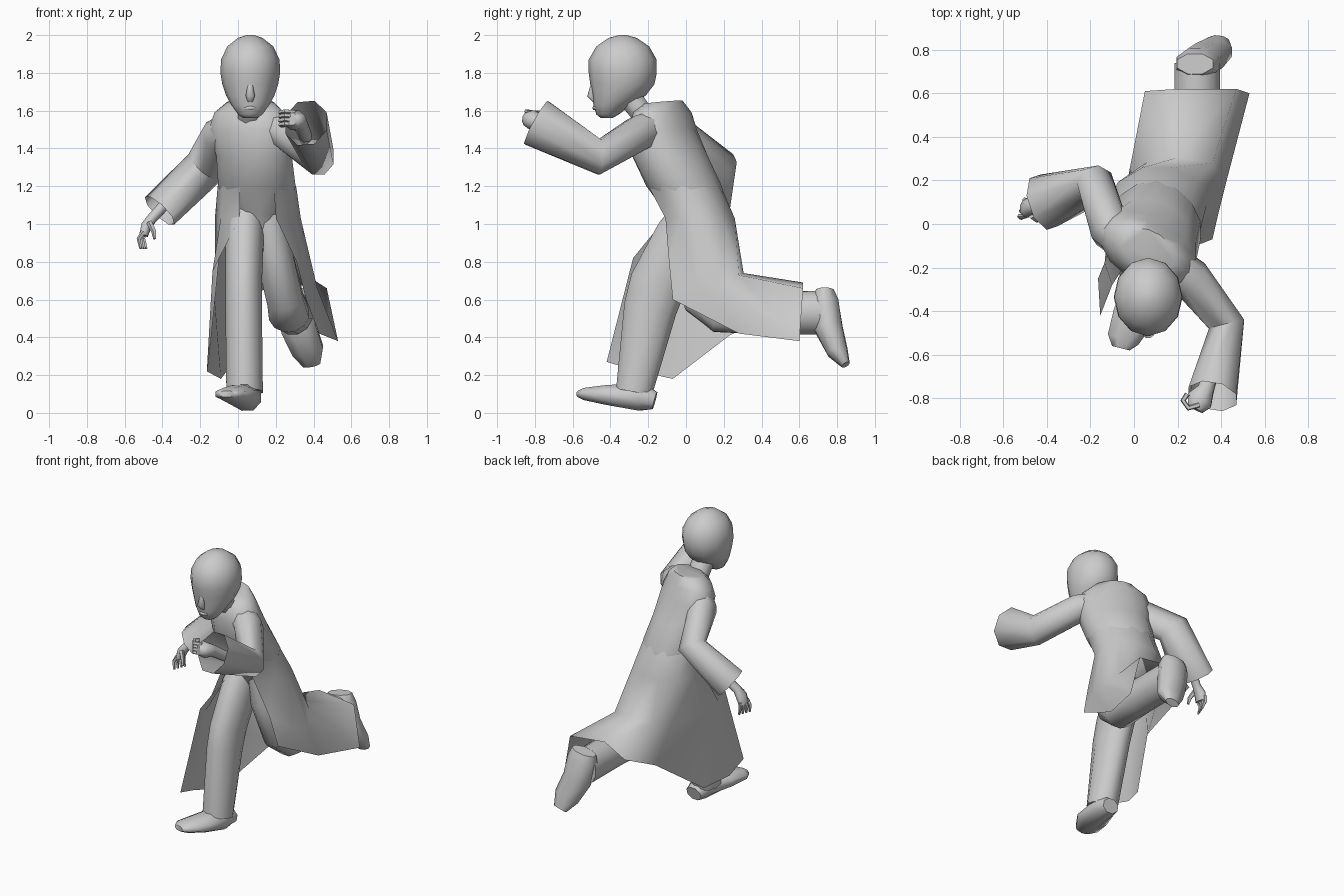
import bpy, bmesh, math
from mathutils import Vector as V


def make(name, rings, closed=True, cap0=True, cap1=True, angle=62):
    """Bridge successive rows of points into one smooth-shaded skin."""
    bm = bmesh.new()
    rows = [[bm.verts.new(p) for p in r] for r in rings]
    n = len(rows[0])
    for a, b in zip(rows, rows[1:]):
        for i in range(n if closed else n - 1):
            j = (i + 1) % n
            bm.faces.new((a[i], a[j], b[j], b[i]))
    if cap0:
        bm.faces.new(rows[0][::-1])
    if cap1:
        bm.faces.new(rows[-1])
    bmesh.ops.recalc_face_normals(bm, faces=bm.faces)
    me = bpy.data.meshes.new(name)
    bm.to_mesh(me)
    bm.free()
    me.polygons.foreach_set("use_smooth", [True] * len(me.polygons))
    me.set_sharp_from_angle(angle=math.radians(angle))
    ob = bpy.data.objects.new(name, me)
    bpy.context.collection.objects.link(ob)
    return ob


def tube(name, pts, radii, ref=(1, 0, 0), n=8, cap1=True):
    """Elliptical tube along a path; radii are (along ref, across ref)."""
    pts = [V(p) for p in pts]
    rings = []
    for i, p in enumerate(pts):
        t = V()
        if i:
            t += (p - pts[i - 1]).normalized()
        if i < len(pts) - 1:
            t += (pts[i + 1] - p).normalized()
        t.normalize()
        u = (V(ref) - t * t.dot(V(ref))).normalized()
        w = t.cross(u)
        ru, rw = radii[i]
        rings.append([p + u * ru * math.cos(a) + w * rw * math.sin(a)
                      for a in (2 * math.pi * (k + .5) / n for k in range(n))])
    return make(name, rings, cap1=cap1)


def oval(cx, cy, z, rx, ry, a, yaw=0.0, lean=0.0):
    """Point on a flat oval, a = 0 at the front, optionally turned and leaned."""
    dx, dy = rx * math.sin(a), -ry * math.cos(a)
    return V((cx + dx, cy + dy - yaw * dx, z + lean * dy))


def circle(n):
    return [2 * math.pi * k / n for k in range(n)]


# torso
torso = [(.11, .06, .95, .08, .12, 0, 0), (.11, .06, 1.05, .15, .16, 0, 0),
         (.10, -.01, 1.20, .21, .20, .1, 0), (.085, -.085, 1.36, .205, .20, .2, 0),
         (.065, -.12, 1.50, .225, .165, .3, 0), (.06, -.125, 1.59, .19, .14, .35, 0),
         (.065, -.12, 1.645, .125, .095, .3, .1)]
make("torso", [[oval(*r[:5], a, *r[5:]) for a in circle(14)] for r in torso])

# coat skirt, open at the front and trailing over the back leg
angles = [math.radians(-25 - 310 * k / 9) for k in range(10)]
upper = [oval(.10, -.01, 1.20, .208, .198, a, .1) for a in angles]
waist = [oval(.105, .07, 1.03, .228, .197, a) for a in angles]
middle = [(-.10, -.28, .82), (-.135, -.18, .75), (-.12, -.02, .72), (-.03, .20, .72),
          (.06, .285, .73), (.2, .305, .74), (.36, .28, .73), (.42, .18, .66),
          (.39, .06, .68), (.31, -.09, .80)]
hem = [(-.155, -.42, .27), (-.165, -.25, .22), (-.09, -.07, .18), (.08, .23, .41),
       (.05, .61, .60), (.20, .62, .69), (.47, .62, .66), (.53, .60, .38),
       (.43, .28, .42), (.36, -.07, .60)]
make("coat_skirt", [upper, waist, middle, hem], False, False, False, 95)

# neck
tube("neck", [(.07, -.20, 1.54), (.065, -.32, 1.70)], [(.075, .06), (.07, .07)])

# head: centre y, height, half width, half depth
head = [(-.42, 1.56, .035, .03), (-.415, 1.58, .065, .06), (-.39, 1.63, .10, .10),
        (-.355, 1.68, .128, .142), (-.337, 1.74, .148, .17), (-.335, 1.80, .158, .18),
        (-.335, 1.87, .155, .18), (-.335, 1.94, .122, .14), (-.335, 1.985, .065, .075),
        (-.335, 2.0, .02, .02)]
make("head", [[oval(.065, y, z, rx, ry, a) for a in circle(12)] for y, z, rx, ry in head])

# face
tube("nose", [(.065, -.495, 1.74), (.065, -.505, 1.68), (.065, -.485, 1.65)],
     [(.014, .01), (.026, .02), (.015, .01)], n=8)
tube("lips", [(.03, -.47, 1.612), (.065, -.485, 1.614), (.10, -.47, 1.612)],
     [(.006, .006), (.012, .012), (.006, .006)], ref=(0, 0, 1), n=6)
for s in (-1, 1):
    tube("brow", [(.065 + s * .015, -.488, 1.74), (.065 + s * .06, -.472, 1.75),
                  (.065 + s * .11, -.43, 1.75)],
         [(.014, .014), (.018, .018), (.008, .008)], ref=(0, 0, 1), n=8)

# sleeves, open at the cuff
tube("raised_sleeve", [(.15, -.17, 1.51), (.26, -.25, 1.48), (.425, -.46, 1.355), (.36, -.79, 1.535)],
     [(.09, .09), (.095, .10), (.09, .10), (.12, .14)], cap1=False)
tube("lowered_sleeve", [(-.03, -.10, 1.51), (-.11, -.03, 1.46), (-.175, .18, 1.30), (-.415, .10, 1.07)],
     [(.09, .085), (.10, .095), (.115, .09), (.105, .135)], ref=(0, 0, 1), cap1=False)

# raised hand, closed to a fist
tube("raised_hand", [(.36, -.66, 1.46), (.33, -.76, 1.53), (.30, -.81, 1.55), (.28, -.85, 1.555)],
     [(.035, .035), (.04, .04), (.065, .055), (.04, .035)])
for k in range(4):
    z = 1.525 + .022 * k
    tube("curled_finger", [(.30, -.83, z), (.25, -.845, z + .005), (.225, -.81, z), (.245, -.78, z)],
         [(.013, .013)] * 4, ref=(0, 0, 1), n=5)

# lowered hand, fingers hanging
tube("lowered_hand", [(-.39, .11, 1.10), (-.455, .08, 1.03), (-.485, .075, .99), (-.50, .07, .94)],
     [(.03, .03), (.028, .03), (.03, .045), (.025, .045)], ref=(1, 0, 0))
for k in range(4):
    y = .035 + .025 * k
    tube("hanging_finger", [(-.50, y, .96), (-.525 + .008 * k, y, .92), (-.515 + .01 * k, y - .01, .87)],
         [(.014, .013), (.012, .012), (.007, .007)], n=5)
tube("thumb", [(-.47, .04, 1.01), (-.445, .02, .96), (-.44, .015, .92)],
     [(.016, .016), (.014, .014), (.008, .008)], n=5)

# front leg and shoe
tube("front_leg", [(.045, .06, 1.06), (.035, -.02, .93), (.03, -.15, .68), (.03, -.19, .55),
                   (.035, -.275, .11)],
     [(.10, .13), (.105, .15), (.10, .155), (.10, .145), (.10, .10)], n=12)
tube("front_shoe", [(.055, -.165, .065), (.05, -.24, .085), (.0, -.42, .095), (-.05, -.53, .10), (-.06, -.57, .10)],
     [(.06, .05), (.08, .08), (.105, .055), (.08, .035), (.045, .018)])

# back leg and shoe
tube("back_leg", [(.16, .06, 1.05), (.19, .06, .85), (.25, .10, .60), (.27, .18, .52),
                  (.29, .40, .53), (.29, .74, .53)],
     [(.10, .14), (.10, .14), (.10, .12), (.11, .10), (.11, .118), (.108, .118)], n=12)
tube("back_shoe", [(.28, .735, .65), (.29, .735, .59), (.32, .755, .45), (.37, .80, .33), (.39, .845, .255)],
     [(.09, .05), (.105, .078), (.10, .08), (.09, .06), (.05, .025)])
